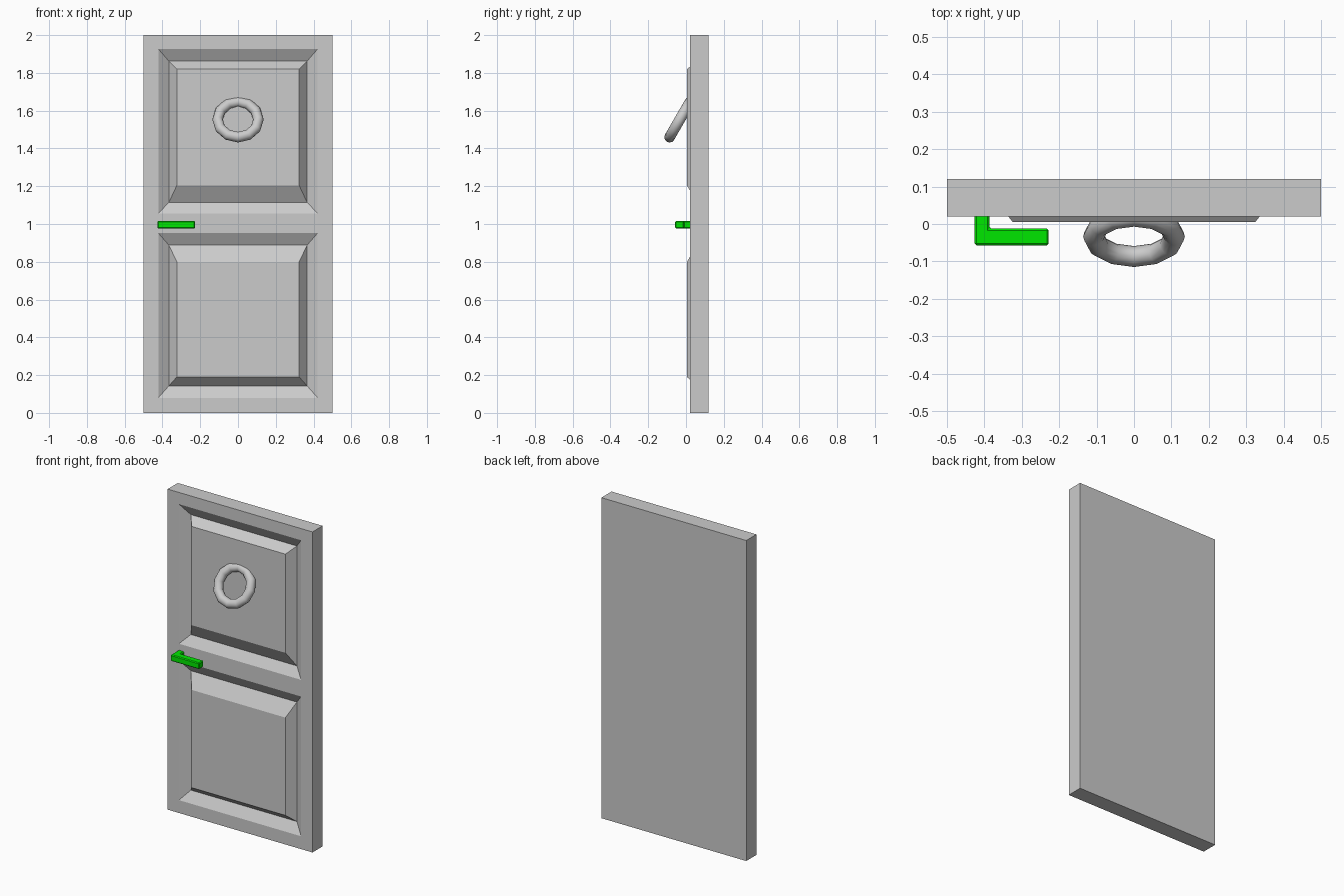
import bpy, bmesh, math

if "Cube" in bpy.data.objects:
    bpy.data.objects.remove(bpy.data.objects["Cube"])

FRONT, BACK, GROOVE, RAISED = 0.02, 0.12, 0.058, 0.005


def finish(bm, name):
    bmesh.ops.recalc_face_normals(bm, faces=bm.faces[:])
    mesh = bpy.data.meshes.new(name)
    bm.to_mesh(mesh)
    bm.free()
    obj = bpy.data.objects.new(name, mesh)
    bpy.context.collection.objects.link(obj)
    return obj


def rect(bm, half, z0, z1, y):
    return [bm.verts.new((x, y, z)) for x, z in
            ((-half, z0), (half, z0), (half, z1), (-half, z1))]


# Door slab: front frame grid, with moulded panels in the two openings
bm = bmesh.new()
xs = (-0.5, -0.422, 0.422, 0.5)
zs = (0, 0.08, 0.952, 1.056, 1.927, 2)
grid = [[bm.verts.new((x, FRONT, z)) for x in xs] for z in zs]
# (groove bottom, groove top, field bottom, field top)
panels = {1: (0.143, 0.888, 0.19, 0.80), 3: (1.114, 1.862, 1.204, 1.82)}
for r in range(5):
    for c in range(3):
        cell = [grid[r][c], grid[r][c + 1], grid[r + 1][c + 1], grid[r + 1][c]]
        if c == 1 and r in panels:
            g0, g1, f0, f1 = panels[r]
            groove = rect(bm, 0.366, g0, g1, GROOVE)
            field = rect(bm, 0.324, f0, f1, RAISED)
            for outer, inner in ((cell, groove), (groove, field)):
                for i in range(4):
                    j = (i + 1) % 4
                    bm.faces.new((outer[i], outer[j], inner[j], inner[i]))
            bm.faces.new(field)
        else:
            bm.faces.new(cell)

# Door edges and plain back
border = [e for e in bm.edges if e.is_boundary]
ext = bmesh.ops.extrude_edge_only(bm, edges=border)
for v in (g for g in ext["geom"] if isinstance(g, bmesh.types.BMVert)):
    v.co.y = BACK
bmesh.ops.holes_fill(bm, edges=[e for e in bm.edges if e.is_boundary], sides=0)
bmesh.ops.dissolve_limit(bm, angle_limit=0.01, verts=bm.verts[:], edges=bm.edges[:])
bmesh.ops.triangulate(bm, faces=[f for f in bm.faces if len(f.verts) > 4])
finish(bm, "door_slab")

# Knocker ring, tilted so its upper rim sits in the panel
bpy.ops.mesh.primitive_torus_add(
    major_segments=12, minor_segments=12, major_radius=0.108, minor_radius=0.028,
    location=(0, -0.033, 1.553), rotation=(math.radians(60), 0, 0))
bpy.context.object.name = "knocker_ring"
bpy.ops.object.shade_smooth()

# Lever handle: extruded L profile with softened edges
bm = bmesh.new()
profile = ((-0.426, 0.025), (-0.426, -0.057), (-0.228, -0.057),
           (-0.228, -0.012), (-0.386, -0.012), (-0.386, 0.025))
low = [bm.verts.new((x, y, 0.976)) for x, y in profile]
high = [bm.verts.new((x, y, 1.016)) for x, y in profile]
bm.faces.new(low)
bm.faces.new(high)
for i in range(6):
    j = (i + 1) % 6
    bm.faces.new((low[i], low[j], high[j], high[i]))
handle = finish(bm, "lever_handle")
bevel = handle.modifiers.new("soft_edges", 'BEVEL')
bevel.width = 0.005
bevel.segments = 1
green = bpy.data.materials.new("green")
green.diffuse_color = (0.0, 0.8, 0.0, 1)
green.use_nodes = True
green.node_tree.nodes["Principled BSDF"].inputs["Base Color"].default_value = green.diffuse_color
handle.data.materials.append(green)
